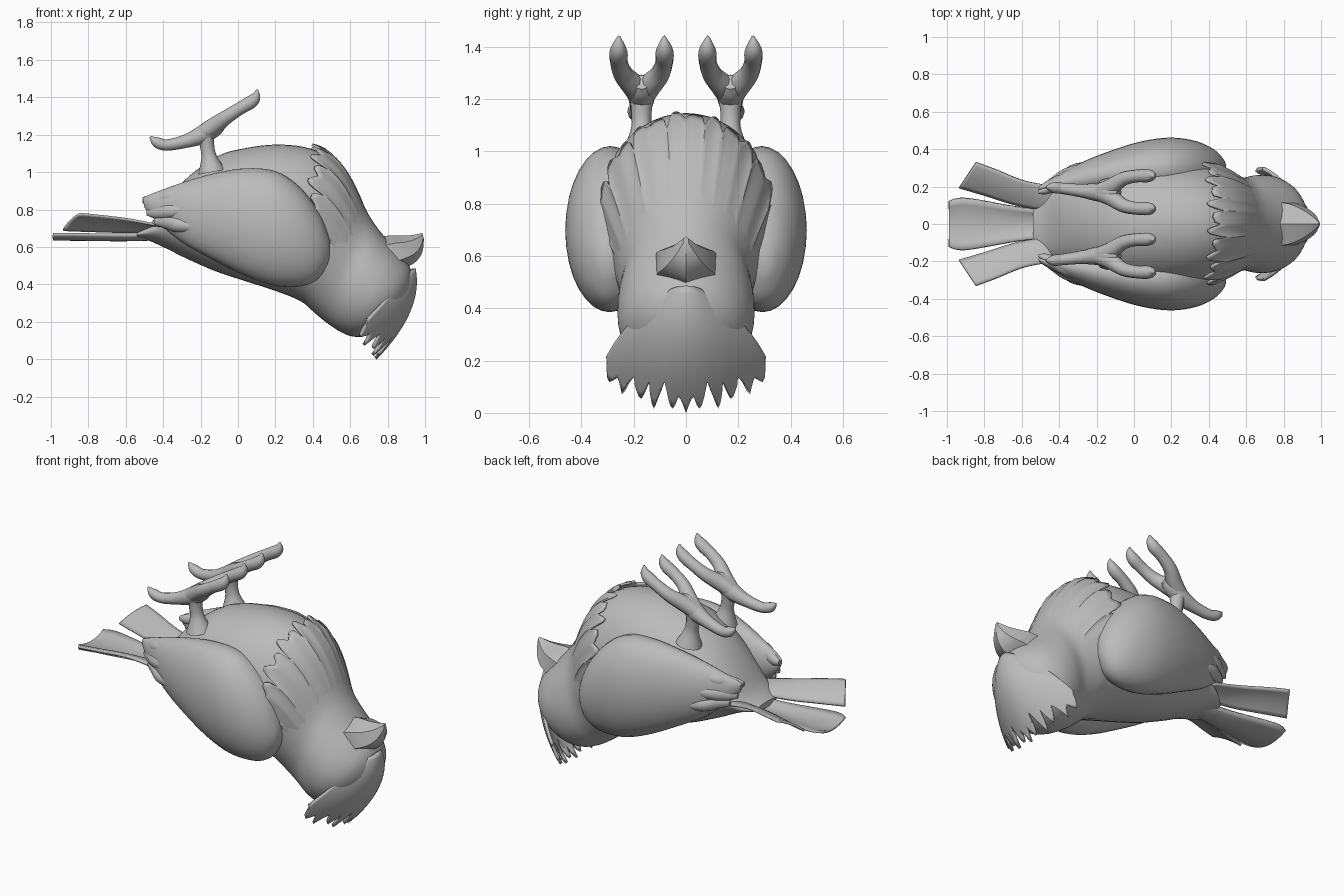
import bpy, bmesh, math
from mathutils import Vector

if "Cube" in bpy.data.objects:
    bpy.data.objects.remove(bpy.data.objects["Cube"])

grey = bpy.data.materials.new("plain grey")
grey.diffuse_color = (0.5, 0.5, 0.5, 1)
grey.use_nodes = True
grey.node_tree.nodes["Principled BSDF"].inputs["Base Color"].default_value = grey.diffuse_color


def make(name, verts, faces, thickness=0, mirror=False, angle=40):
    """Mesh object with clean normals and smooth shading."""
    me = bpy.data.meshes.new(name)
    me.from_pydata([tuple(v) for v in verts], [], faces)
    bm = bmesh.new()
    bm.from_mesh(me)
    bmesh.ops.recalc_face_normals(bm, faces=bm.faces)
    bm.to_mesh(me)
    bm.free()
    ob = bpy.data.objects.new(name, me)
    bpy.context.collection.objects.link(ob)
    me.materials.append(grey)
    if thickness:
        m = ob.modifiers.new("thickness", 'SOLIDIFY')
        m.thickness, m.offset = thickness, 0
    if mirror:
        m = ob.modifiers.new("mirror", 'MIRROR')
        m.use_axis = (False, True, False)
    bpy.ops.object.select_all(action='DESELECT')
    ob.select_set(True)
    bpy.context.view_layer.objects.active = ob
    bpy.ops.object.shade_smooth_by_angle(angle=math.radians(angle))
    return ob


def spline(rows, u):
    """Catmull-Rom sample of a list of tuples, u from 0 to len - 1."""
    i = max(0, min(int(u), len(rows) - 2))
    t = u - i
    a, b, c, d = (rows[max(0, min(k, len(rows) - 1))] for k in range(i - 1, i + 3))
    return [0.5 * (2 * q + (r - p) * t + (2 * p - 5 * q + 4 * r - s) * t * t
                   + (3 * q - p - 3 * r + s) * t ** 3) for p, q, r, s in zip(a, b, c, d)]


def section(rows, u, ang, grow=0.0):
    """Point on an ellipse from top (xt, zt) to bottom (xb, zb), half width w, centre y."""
    xt, zt, xb, zb, w, y = spline(rows, u)
    top, low = Vector((xt, y, zt)), Vector((xb, y, zb))
    half = (top - low) / 2
    k = 1 + grow / max(half.length, 0.01)
    return ((top + low) / 2 + half * math.cos(ang) * k
            + Vector((0, (w + grow) * math.sin(ang), 0)))


def grid_faces(rows, cols, closed):
    n = cols if closed else cols - 1
    return [(r * cols + c, r * cols + (c + 1) % cols, (r + 1) * cols + (c + 1) % cols,
             (r + 1) * cols + c) for r in range(rows - 1) for c in range(n)]


def loft(name, rows, sides=40, steps=4, **kw):
    n = (len(rows) - 1) * steps + 1
    verts = [section(rows, i / steps, math.tau * j / sides)
             for i in range(n) for j in range(sides)]
    faces = grid_faces(n, sides, True)
    faces += [tuple(range(sides)), tuple(range((n - 1) * sides, n * sides))]
    return make(name, verts, faces, **kw)


def tube(name, pts, sides=12, steps=4):
    """Round limb through (x, y, z, radius) points, mirrored to the other side."""
    n = (len(pts) - 1) * steps + 1
    path = [spline(pts, i / steps) for i in range(n)]
    verts = []
    for i, p in enumerate(path):
        d = (Vector(path[min(i + 1, n - 1)][:3]) - Vector(path[max(i - 1, 0)][:3])).normalized()
        side = d.cross(Vector((0, 1, 0))).normalized()
        up = side.cross(d)
        for j in range(sides):
            a = math.tau * j / sides
            verts.append(Vector(p[:3]) + (side * math.cos(a) + up * math.sin(a)) * max(p[3], 0.003))
    faces = grid_faces(n, sides, True)
    faces += [tuple(range(sides)), tuple(range((n - 1) * sides, n * sides))]
    return make(name, verts, faces, mirror=True, angle=60)


# Body, neck and head in one loft: xt, zt, xb, zb, half width, centre y
body = [(-.54, .685, -.54, .65, .10, 0), (-.46, .735, -.48, .635, .16, 0),
        (-.37, .86, -.38, .59, .20, 0), (-.26, .98, -.28, .54, .25, 0),
        (-.10, 1.09, -.12, .47, .305, 0), (.05, 1.13, .03, .42, .33, 0),
        (.20, 1.147, .17, .375, .335, 0), (.35, 1.135, .28, .335, .325, 0),
        (.47, 1.09, .35, .30, .305, 0), (.57, 1.0, .39, .265, .285, 0),
        (.645, .88, .43, .23, .262, 0), (.70, .77, .48, .19, .248, 0),
        (.77, .67, .55, .145, .262, 0), (.86, .57, .62, .12, .255, 0),
        (.92, .49, .70, .13, .215, 0), (.935, .41, .80, .19, .14, 0),
        (.93, .36, .88, .27, .04, 0)]
loft("body", body, sides=48)

# Breast bib: ragged slit edge at the belly, sinking into the neck and under the wings
COLS, ROWS = 113, 13
slit = (1, .4, .15, 0, 0, .15, .4)
verts = []
for r in range(ROWS):
    t = r / (ROWS - 1)
    for c in range(COLS):
        a = 1.75 * (2 * c / (COLS - 1) - 1)
        start = 7.45 + slit[c % 7] * (.6 + .3 * math.sin(c * 1.3)) + .12 * math.sin(c * .45)
        grow = .026 * (1 - t) - .02 * t
        grow -= .03 * max(0, (abs(a) - 1.2) / .55) ** 2
        verts.append(section(body, start + (11.3 - start) * t, a, grow))
make("breast_bib", verts, grid_faces(ROWS, COLS, False), thickness=.012)

# Folded wings
wing = [(-.51, .86, -.50, .81, .012, .19), (-.46, .885, -.44, .74, .035, .205),
        (-.28, .95, -.30, .625, .085, .24), (-.12, .995, -.14, .535, .12, .27),
        (.04, 1.02, .04, .445, .155, .287), (.20, 1.005, .20, .392, .17, .292),
        (.33, .92, .34, .39, .15, .292), (.43, .79, .43, .43, .105, .292),
        (.48, .67, .48, .51, .05, .295), (.493, .61, .493, .57, .015, .295)]
loft("wing", wing, sides=32, mirror=True)

# Raised feather ridges at the back of each wing
for k, (x, z, zf, dy) in enumerate([(-.51, .85, .885, -.02), (-.49, .785, .80, 0), (-.45, .735, .70, 0)]):
    s = x + .5
    feather = [(x, z + .015, x, z - .015, .008, .195 + dy + s * .5),
               (x + .05, z + .033, x + .05, z - .033, .03, .215 + dy + s * .5),
               (x + .14, (z + zf) / 2 + .04, x + .14, (z + zf) / 2 - .04, .04, .26 + dy + s * .5),
               (x + .34, zf + .01, x + .34, zf - .01, .01, .335 + dy * 1.5)]
    loft("wing_feather_%d" % (k + 1), feather, sides=16, mirror=True)


# Tail feathers: cross-rows of left edge and right edge, arched between them
def tail_feather(name, rows, arch, mirror):
    verts = []
    for i in range(17):
        ax, ay, az, bx, by, bz = spline(rows, i * (len(rows) - 1) / 16)
        for j in range(9):
            t = j / 8
            p = Vector((ax, ay, az)).lerp(Vector((bx, by, bz)), t)
            p.z += arch * 4 * t * (1 - t)
            verts.append(p)
    make(name, verts, grid_faces(17, 9, False), thickness=.014, mirror=mirror)


tail_feather("tail_feather_middle", [(-.42, -.07, .67, -.42, .07, .67), (-.62, -.09, .665, -.62, .09, .665),
             (-.90, -.138, .668, -.90, .138, .668), (-.99, -.12, .668, -.99, .12, .668)], -.028, False)
tail_feather("tail_feather_side", [(-.44, .07, .68, -.40, .20, .71), (-.62, .10, .68, -.58, .23, .745),
             (-.80, .155, .685, -.74, .292, .765), (-.935, .195, .69, -.845, .33, .775)], .012, True)

# Legs and feet, raised in the air
tube("leg", [(-.14, .17, 1.0, .075), (-.155, .17, 1.08, .042), (-.165, .17, 1.14, .038), (-.17, .17, 1.2, .045)])
tube("back_toe", [(-.08, .17, 1.265, .03), (-.12, .17, 1.245, .05), (-.19, .17, 1.2, .05), (-.28, .178, 1.165, .036),
                  (-.38, .19, 1.145, .03), (-.435, .195, 1.16, .028), (-.47, .195, 1.19, .005)])
for side, y in (("inner", -1), ("outer", 1)):
    tube(side + "_front_toe", [(-.21, .17, 1.195, .04), (-.13, .17 + .025 * y, 1.245, .046),
         (-.06, .17 + .07 * y, 1.295, .038), (.01, .17 + .086 * y, 1.34, .034),
         (.07, .17 + .088 * y, 1.375, .035), (.095, .17 + .088 * y, 1.405, .026), (.103, .17 + .086 * y, 1.442, .004)])

# Ridged beak
loft("beak", [(.70, .64, .84, .46, .14, 0), (.80, .66, .90, .49, .125, 0), (.87, .66, .95, .52, .095, 0),
              (.93, .663, .985, .57, .055, 0), (.986, .675, .994, .64, .012, 0)], sides=6, angle=35)

# Fanned crest with jagged tips sweeping down from the forehead
N, M = 67, 17
notch = (0, .04, .09, .14, .08, .03)
verts = []
for i in range(M):
    s = i / (M - 1)
    for j in range(N):
        t = 2 * j / (N - 1) - 1
        k = abs(j - N // 2)
        cut = notch[k % 6] * (1.1 + .35 * math.cos(k * .8)) + .05 * (k // 6 % 2)
        q = s * (1 - cut * s ** 5)
        bulge = 4 * q * (1 - q)
        root = Vector((.94 - .03 * t * t, .06 * t, .485 - .02 * t * t))
        tip = Vector((.735 - .12 * t * t, .33 * t, .005 + .135 * t * t))
        verts.append(root.lerp(tip, q) + bulge * Vector((.075 - .055 * t * t, .04 * t, .01)))
make("crest", verts, grid_faces(M, N, False), thickness=.018)
